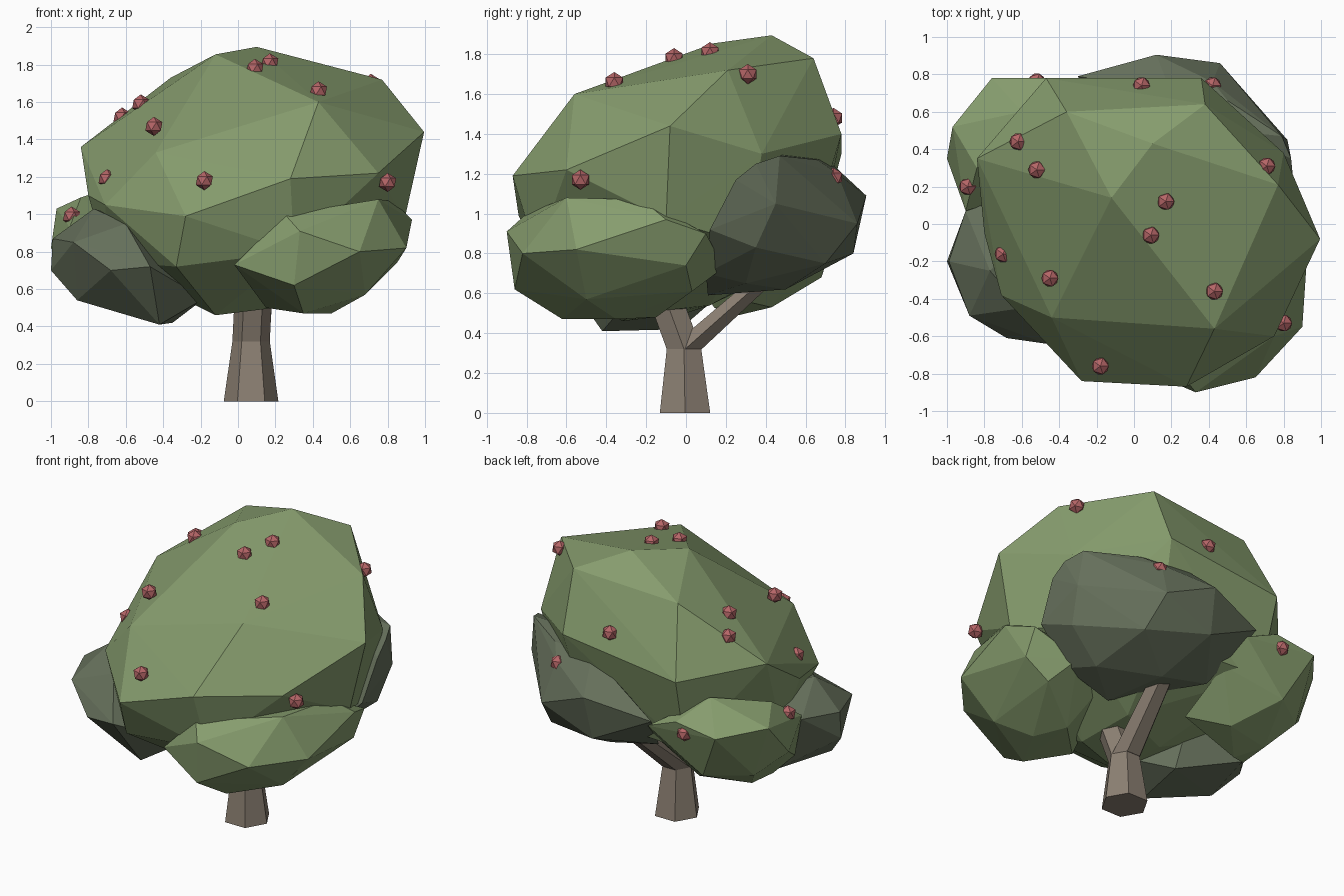
import bpy
import bmesh
import math
from mathutils import Vector

default_cube = bpy.data.objects.get("Cube")
if default_cube:
    bpy.data.objects.remove(default_cube, do_unlink=True)


def make_material(name, red, green, blue):
    material = bpy.data.materials.new(name)
    material.use_nodes = True
    colour = (red, green, blue, 1)
    material.diffuse_color = colour
    for node in material.node_tree.nodes:
        if node.type == "BSDF_PRINCIPLED":
            node.inputs["Base Color"].default_value = colour
            node.inputs["Roughness"].default_value = 0.9
    return material


leaf_green = make_material("leaf green", .24, .335, .155)
shade_green = make_material("dark grey green", .13, .16, .104)
bark_brown = make_material("bark brown", .26, .215, .17)
berry_red = make_material("berry red", .46, .13, .135)


def finish_object(name, bm, material):
    """Turn a bmesh into a flat-shaded object with one material."""
    bmesh.ops.recalc_face_normals(bm, faces=bm.faces)
    mesh = bpy.data.meshes.new(name)
    bm.to_mesh(mesh)
    bm.free()
    mesh.materials.append(material)
    result = bpy.data.objects.new(name, mesh)
    bpy.context.collection.objects.link(result)
    return result


def foliage_clump(name, material, corners):
    """Faceted clump of leaves wrapped tightly around its corner points."""
    bm = bmesh.new()
    for corner in corners:
        bm.verts.new(corner)
    bmesh.ops.convex_hull(bm, input=bm.verts[:])
    loose = [vert for vert in bm.verts if not vert.link_faces]
    bmesh.ops.delete(bm, geom=loose, context="VERTS")
    return finish_object(name, bm, material)


def tapered_limb(name, rings, sides=6):
    """Loft a capped limb through (x, y, z, radius) rings."""
    bm = bmesh.new()
    loops = []
    for x, y, z, radius in rings:
        loop = []
        for side in range(sides):
            angle = math.tau * side / sides
            offset = Vector((math.cos(angle), math.sin(angle), 0)) * radius
            loop.append(bm.verts.new(Vector((x, y, z)) + offset))
        loops.append(loop)
    for lower, upper in zip(loops, loops[1:]):
        for side in range(sides):
            following = (side + 1) % sides
            bm.faces.new((lower[side], lower[following],
                          upper[following], upper[side]))
    bm.faces.new(loops[0])
    bm.faces.new(loops[-1])
    return finish_object(name, bm, bark_brown)


def add_berry(name, position, radius=.051):
    bm = bmesh.new()
    bmesh.ops.create_icosphere(bm, subdivisions=1, radius=radius)
    bmesh.ops.translate(bm, vec=Vector(position), verts=bm.verts)
    return finish_object(name, bm, berry_red)


# Trunk bending into the front limb, and the limb that forks to the back
tapered_limb("trunk", [(.07, -.005, 0, .146), (.07, -.01, .32, .1),
                       (.085, -.12, .62, .1)])
tapered_limb("back_branch", [(.07, -.005, .32, .097), (.12, .4, .68, .074)])

# Large crown: sloping top, widest ring, then the hidden underside
foliage_clump("crown", leaf_green, [
    (.1, .43, 1.895), (-.12, .14, 1.855), (.38, .64, 1.78),
    (-.36, .6, 1.73), (.77, .21, 1.72), (.43, -.56, 1.6),
    (.995, -.08, 1.44), (-.84, .35, 1.36), (-.44, -.5, 1.33),
    (.36, .78, 1.4), (-.47, .78, 1.3), (.8, .38, 1.3),
    (.28, -.87, 1.19), (-.28, -.84, .99), (.75, -.6, 1.22),
    (-.8, -.05, 1.1), (-.71, -.38, 1.05), (.89, -.1, .97),
    (-.33, -.7, .72), (.3, -.75, .8), (.72, .3, .85),
    (.3, .6, .8), (-.45, .65, .8), (-.7, 0, .75),
    (-.12, -.32, .46), (.2, -.25, .5), (-.2, 0, .5), (.15, .12, .54),
])

# Light clump low on the front left
foliage_clump("front_left_clump", leaf_green, [
    (.33, -.9, .91), (.3, -.86, .62), (.65, -.82, .8),
    (.9, -.55, .82), (.93, -.1, .97), (.75, -.6, 1.08),
    (.35, -.62, .47), (.15, -.4, .5), (.4, -.15, .48),
    (.5, -.35, .47), (.68, -.5, .57), (.85, 0, .74),
    (.6, .19, .73), (.32, .17, .73), (-.02, -.75, .73),
    (.25, -.8, 1), (.83, -.22, 1.07), (.7, .03, .61), (.86, .1, .9),
])

# Dark clump low on the front right
foliage_clump("front_right_clump", shade_green, [
    (-.99, -.2, .87), (-1, -.2, .7), (-.88, -.49, .85),
    (-.86, -.3, .54), (-.68, -.61, .7), (-.47, -.64, .72),
    (-.42, -.42, .41), (-.35, -.03, .42), (-.18, -.3, .55),
    (-.9, .07, .9), (-.77, -.25, 1.03), (-.6, -.45, .95),
    (-.75, .12, .55), (-.7, .14, .9), (-.4, .1, .9),
])

# Dark clump bulging out of the back left
foliage_clump("back_left_clump", shade_green, [
    (.12, .905, 1.09), (.46, .86, .95), (.42, .76, 1.2),
    (.2, .7, 1.28), (.5, .5, 1.3), (.5, .66, 1.27), (.79, .47, 1.29),
    (.82, .45, 1.05), (.85, .25, 1.17), (.84, .35, 1.25),
    (.83, .12, .92), (.78, .35, .83), (-.3, .79, 1), (.1, .84, .8),
    (.5, .7, .75), (.62, .1, .7), (.3, .11, .59),
    (.2, .5, .62), (-.15, .5, .7), (.55, .3, .65),
])

# Light clump low on the back right
foliage_clump("back_right_clump", leaf_green, [
    (-1, .35, .82), (-.97, .52, 1.03), (-.9, .07, .93),
    (-.76, .78, 1), (-.47, .78, 1.04), (-.25, .76, .95),
    (-.6, .6, 1.17), (-.84, .3, 1.09), (-.2, .6, .8),
    (-.85, .5, .68), (-.6, .68, .68), (-.4, .43, .53),
    (-.6, .22, .48), (-.74, .14, .53), (-.73, .35, .54),
    (-.15, .3, .56), (-.85, .07, .65),
])

# Berries half sunk into the foliage
berry_positions = [
    (-.62, .44, 1.52), (-.52, .29, 1.59), (-.45, -.29, 1.47),
    (-.7, -.16, 1.19), (-.18, -.76, 1.18), (-.89, .2, .99),
    (.09, -.06, 1.78), (.17, .12, 1.81), (.43, -.36, 1.66),
    (.71, .31, 1.7), (.8, -.53, 1.17), (.42, .74, 1.18),
    (.04, .74, 1.48), (-.52, .76, .97),
]
for number, position in enumerate(berry_positions, start=1):
    add_berry(f"berry_{number}", position)
